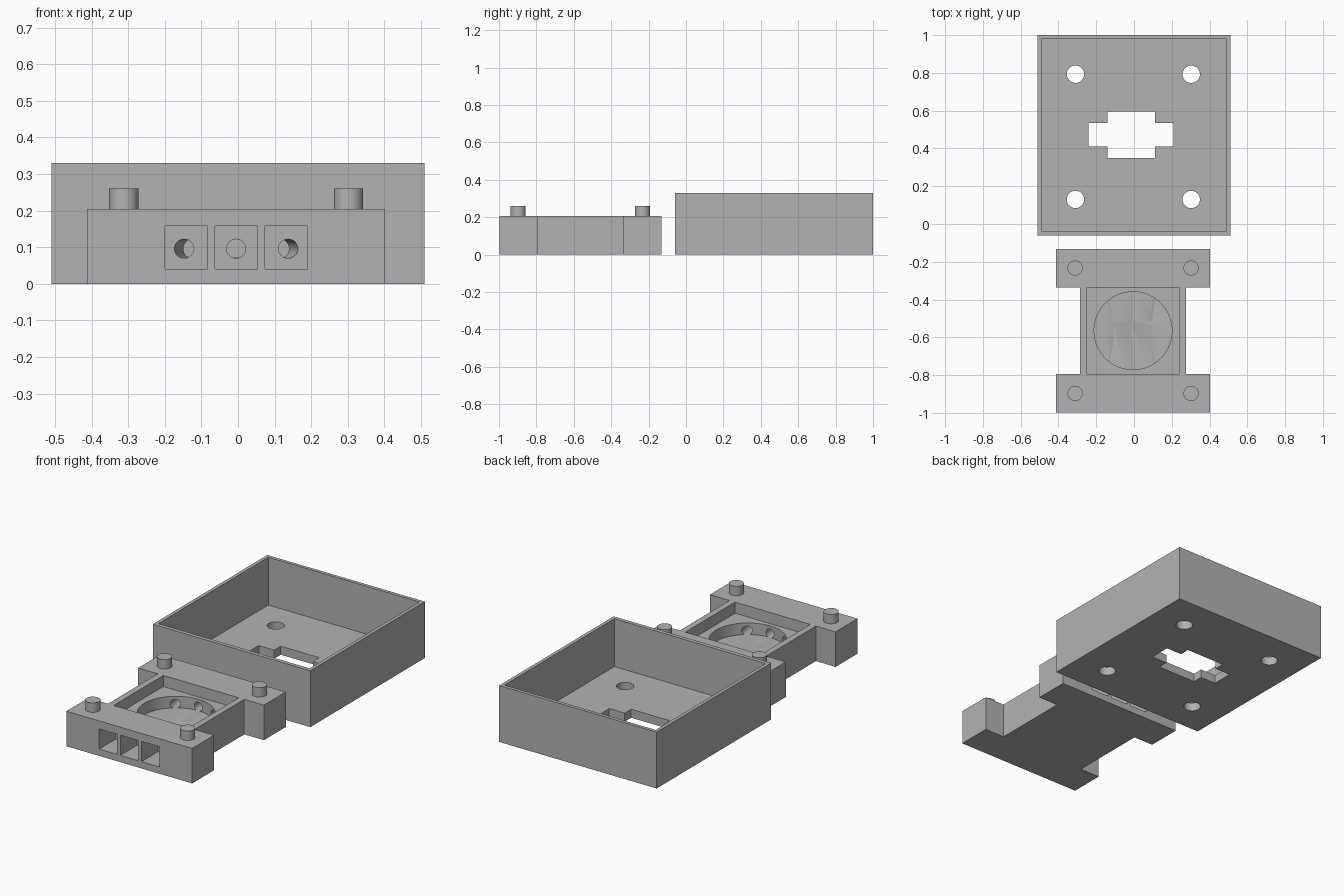
import bpy, bmesh, math
from mathutils import Vector

old = bpy.data.objects.get("Cube")
if old:
    bpy.data.objects.remove(old, do_unlink=True)

grey = bpy.data.materials.new("plain grey")
grey.use_nodes = True
colour = (0.45, 0.45, 0.45, 1)
grey.diffuse_color = colour
grey.node_tree.nodes["Principled BSDF"].inputs["Base Color"].default_value = colour


def make(name, bm):
    mesh = bpy.data.meshes.new(name)
    bmesh.ops.recalc_face_normals(bm, faces=bm.faces)
    bm.to_mesh(mesh)
    bm.free()
    mesh.materials.append(grey)
    ob = bpy.data.objects.new(name, mesh)
    bpy.context.collection.objects.link(ob)
    return ob


def prism(name, points, z0, z1):
    bm = bmesh.new()
    face = bm.faces.new([bm.verts.new((x, y, z0)) for x, y in points])
    top = bmesh.ops.extrude_face_region(bm, geom=[face])["geom"]
    bmesh.ops.translate(bm, vec=(0, 0, z1 - z0),
                        verts=[v for v in top if isinstance(v, bmesh.types.BMVert)])
    return make(name, bm)


def block(name, x0, x1, y0, y1, z0, z1):
    return prism(name, [(x0, y0), (x1, y0), (x1, y1), (x0, y1)], z0, z1)


def rod(name, start, end, radius, sides=48):
    a, b = Vector(start), Vector(end)
    bm = bmesh.new()
    bmesh.ops.create_cone(bm, cap_ends=True, segments=sides, radius1=radius,
                          radius2=radius, depth=(b - a).length)
    ob = make(name, bm)
    turn = Vector((0, 0, 1)).rotation_difference(b - a).to_matrix().to_4x4()
    turn.translation = (a + b) / 2
    ob.data.transform(turn)
    return ob


def smooth(ob):
    bpy.ops.object.select_all(action='DESELECT')
    ob.select_set(True)
    bpy.context.view_layer.objects.active = ob
    bpy.ops.object.shade_smooth_by_angle(angle=math.radians(30))


def cut(ob, cutters):
    bpy.context.view_layer.objects.active = ob
    for cutter in cutters:
        mod = ob.modifiers.new("cut", 'BOOLEAN')
        mod.operation = 'DIFFERENCE'
        mod.solver = 'EXACT'
        mod.object = cutter
        bpy.ops.object.modifier_apply(modifier=mod.name)
        bpy.data.objects.remove(cutter, do_unlink=True)
    smooth(ob)


# Open tray with four peg holes and a cross-shaped slot in its floor
tray = block("tray", -0.51, 0.51, -0.06, 1, 0, 0.33)
cutters = [block("cutter", -0.49, 0.49, -0.037, 0.98, 0.05, 0.4),
           block("cutter", -0.24, 0.21, 0.41, 0.535, -0.1, 0.1),
           block("cutter", -0.14, 0.11, 0.35, 0.595, -0.1, 0.1)]
for x in (-0.31, 0.303):
    for y in (0.13, 0.793):
        cutters.append(rod("cutter", (x, y, -0.1), (x, y, 0.1), 0.046))
cut(tray, cutters)

# Bracket: a waisted body between two wide flanges
cx, cy = -0.005, -0.565
half = [(0.407, 0.433), (0.407, 0.23), (0.28, 0.23),
        (0.28, -0.23), (0.407, -0.23), (0.407, -0.433)]
outline = [(cx + x, cy + y) for x, y in half] + [(cx - x, cy + y) for x, y in reversed(half)]
bracket = prism("bracket", outline, 0, 0.205)

# Square recess with a round well below it
cutters = [block("cutter", cx - 0.244, cx + 0.244, cy - 0.23, cy + 0.23, 0.14, 0.3),
           rod("cutter", (cx, cy, 0.0725), (cx, cy, 0.2), 0.206, 96)]

# Square ports at both ends, each with a round passage angled into the well
for end in (-1, 1):
    for side in (-1, 0, 1):
        px = cx + side * 0.137
        ys = sorted((cy + end * 0.28, cy + end * 0.5))
        cutters.append(block("cutter", px - 0.058, px + 0.058, *ys, 0.04, 0.158))
        cutters.append(rod("cutter", (cx + side * 0.144, cy + end * 0.29, 0.096),
                           (cx + side * 0.1, cy + end * 0.05, 0.096), 0.026, 32))
cut(bracket, cutters)

# Locating pegs on the flanges
for side, sx in (("right", -1), ("left", 1)):
    for end, ey in (("front", -1), ("back", 1)):
        x, y = cx + sx * 0.307, cy + ey * 0.332
        smooth(rod(f"{end}_{side}_peg", (x, y, 0.2), (x, y, 0.26), 0.04))
